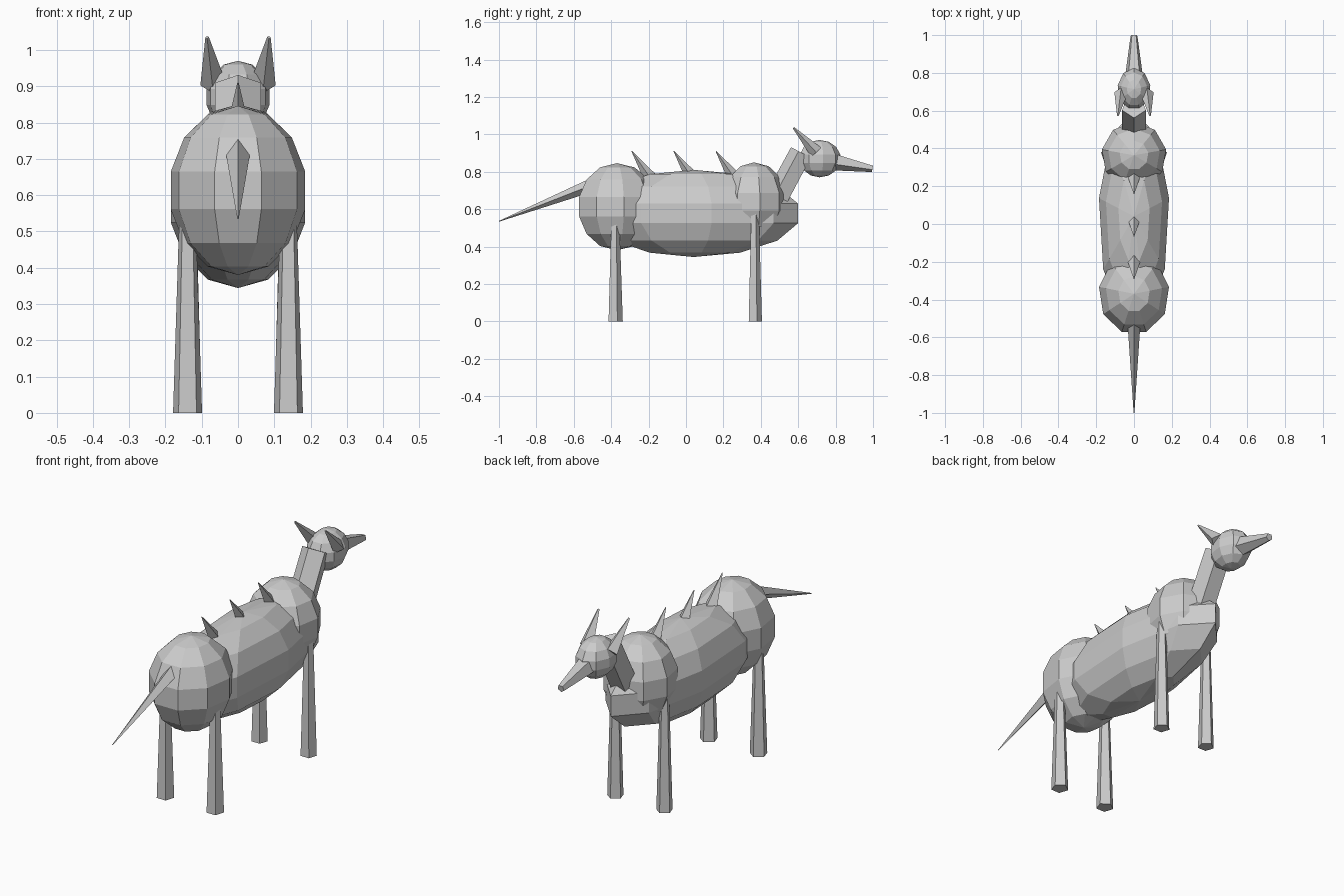
import bpy, bmesh, math
from mathutils import Vector

if "Cube" in bpy.data.objects:
    bpy.data.objects.remove(bpy.data.objects["Cube"])


def make_object(name, bm):
    bmesh.ops.recalc_face_normals(bm, faces=bm.faces)
    mesh = bpy.data.meshes.new(name)
    bm.to_mesh(mesh)
    bm.free()
    obj = bpy.data.objects.new(name, mesh)
    bpy.context.collection.objects.link(obj)
    return obj


def ball(name, center, radii):
    """Low-poly ellipsoid, 9 segments by 7 rings, upright poles."""
    bm = bmesh.new()
    bmesh.ops.create_uvsphere(bm, u_segments=9, v_segments=7, radius=1)
    for v in bm.verts:
        v.co = Vector(c + r * k for c, r, k in zip(center, radii, v.co))
    return make_object(name, bm)


def taper(name, start, end, r0, r1, sides, first=90):
    """Tapered prism between two points; 'first' is the angle of corner one."""
    start, end = Vector(start), Vector(end)
    d = (end - start).normalized()
    u = Vector((1, 0, 0))
    u = (u - d * u.dot(d)).normalized()
    w = d.cross(u)
    bm = bmesh.new()
    rings = []
    for p, r in ((start, r0), (end, r1)):
        angles = [math.radians(first + 360 * i / sides) for i in range(sides)]
        rings.append([bm.verts.new(p + r * (u * math.cos(a) + w * math.sin(a)))
                      for a in angles])
    a, b = rings
    for i in range(sides):
        j = (i + 1) % sides
        bm.faces.new((a[i], a[j], b[j], b[i]))
    bm.faces.new(a)
    bm.faces.new(b)
    return make_object(name, bm)


# Trunk: belly, hips and shoulders
ball("belly", (0, 0.04, 0.577), (0.193, 0.574, 0.233))
ball("hips", (0, -0.37, 0.613), (0.193, 0.22, 0.233))
ball("shoulders", (0, 0.364, 0.64), (0.177, 0.18, 0.21))

# Neck, head and snout
taper("neck", (0, 0.47, 0.62), (0, 0.62, 0.9), 0.068, 0.066, 5, 270)
ball("head", (0, 0.714, 0.87), (0.09, 0.114, 0.1))
taper("snout", (0, 0.74, 0.865), (0, 0.997, 0.817), 0.056, 0.019, 5)

# Ears and legs, mirrored left and right
for side, s in (("left", -1), ("right", 1)):
    taper(f"ear_{side}", (s * 0.068, 0.695, 0.905), (s * 0.085, 0.575, 1.035),
          0.036, 0.005, 4)
    taper(f"rear_leg_{side}", (s * 0.139, -0.38, 0), (s * 0.139, -0.38, 0.6),
          0.042, 0.022, 5)
    taper(f"front_leg_{side}", (s * 0.137, 0.367, 0), (s * 0.137, 0.367, 0.6),
          0.039, 0.022, 5)

# Back spikes leaning to the rear
for i in range(3):
    y = (i - 1) * 0.225
    taper(f"back_spike_{i + 1}", (0, y + 0.035, 0.765), (0, y - 0.065, 0.91),
          0.036, 0.002, 4)

# Tail
taper("tail", (0, -0.5, 0.73), (0, -1, 0.535), 0.036, 0.002, 4)
